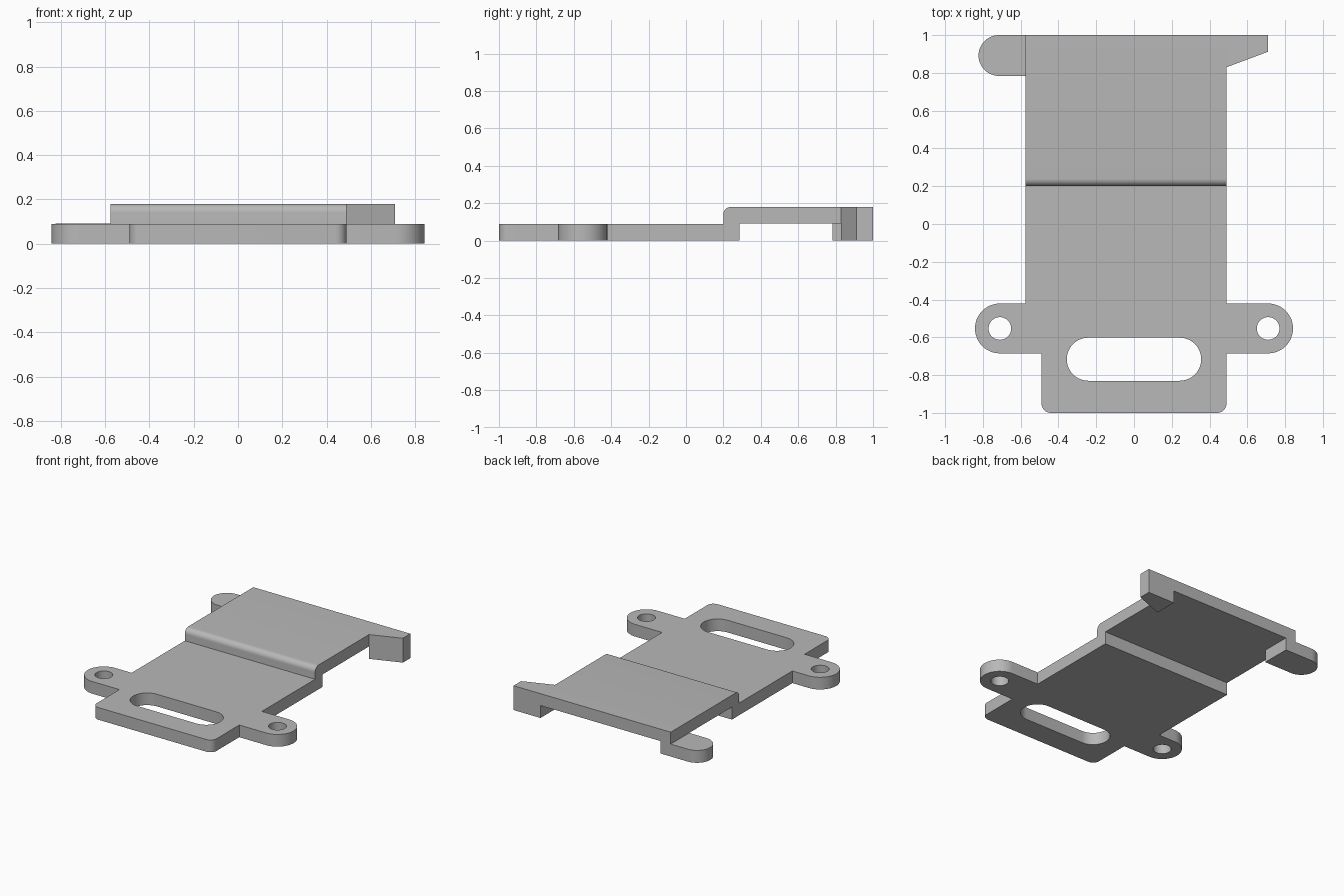
import bpy, bmesh
from math import sin, cos, radians
from mathutils import Matrix

cube = bpy.data.objects.get("Cube")
if cube:
    bpy.data.objects.remove(cube, do_unlink=True)

grey = bpy.data.materials.new("plain grey")
grey.use_nodes = True
COLOUR = (0.48, 0.48, 0.48, 1)
grey.diffuse_color = COLOUR
grey.node_tree.nodes["Principled BSDF"].inputs["Base Color"].default_value = COLOUR


def arc(cx, cy, r, start, end, steps=16):
    angles = [radians(start + (end - start) * i / steps) for i in range(steps + 1)]
    return [(cx + r * cos(a), cy + r * sin(a)) for a in angles]


def prism(name, loops, low, high, along_x=False):
    """Extrude closed loops (outline first, then holes) between two levels."""
    curve = bpy.data.curves.new(name + "_outline", 'CURVE')
    curve.dimensions = '2D'
    curve.fill_mode = 'BOTH'
    curve.extrude = (high - low) / 2
    for loop in loops:
        spline = curve.splines.new('POLY')
        spline.points.add(len(loop) - 1)
        for point, (u, v) in zip(spline.points, loop):
            point.co = (u, v, 0, 1)
        spline.use_cyclic_u = True
    source = bpy.data.objects.new(name + "_source", curve)
    bpy.context.collection.objects.link(source)
    graph = bpy.context.evaluated_depsgraph_get()
    mesh = bpy.data.meshes.new_from_object(source.evaluated_get(graph))
    bpy.data.objects.remove(source, do_unlink=True)

    mesh.transform(Matrix.Translation((0, 0, (low + high) / 2)))
    if along_x:
        mesh.transform(Matrix(((0, 0, 1, 0), (1, 0, 0, 0), (0, 1, 0, 0), (0, 0, 0, 1))))
    bm = bmesh.new()
    bm.from_mesh(mesh)
    bmesh.ops.remove_doubles(bm, verts=bm.verts, dist=0.0005)
    bmesh.ops.recalc_face_normals(bm, faces=bm.faces)
    bm.to_mesh(mesh)
    bm.free()

    mesh.name = name
    mesh.materials.clear()
    mesh.materials.append(grey)
    obj = bpy.data.objects.new(name, mesh)
    bpy.context.collection.objects.link(obj)
    bpy.ops.object.select_all(action='DESELECT')
    obj.select_set(True)
    bpy.context.view_layer.objects.active = obj
    bpy.ops.object.shade_smooth_by_angle(angle=radians(30))
    return obj


THICK, TOP = 0.09, 0.18          # plate thickness and raised height
RIGHT, LEFT, TONGUE = -0.575, 0.49, 0.49
STEP = 0.2                       # where the plate steps up
EAR_X, EAR_Y, EAR_R = 0.71, -0.553, 0.132

# Lower plate: rounded tongue, two ears, screw holes and a long slot
outline = (
    arc(-TONGUE + 0.05, -0.95, 0.05, 180, 270, 8)
    + arc(TONGUE - 0.05, -0.95, 0.05, 270, 360, 8)
    + [(TONGUE, EAR_Y - EAR_R)]
    + arc(EAR_X, EAR_Y, EAR_R, -90, 90, 24)
    + [(LEFT, EAR_Y + EAR_R), (LEFT, STEP), (RIGHT, STEP), (RIGHT, EAR_Y + EAR_R)]
    + arc(-EAR_X, EAR_Y, EAR_R, 90, 270, 24)
    + [(-TONGUE, EAR_Y - EAR_R)]
)
holes = [arc(side * EAR_X, EAR_Y, 0.06, 0, 350, 35) for side in (-1, 1)]
slot = arc(0.242, -0.716, 0.114, -90, 90, 24) + arc(-0.242, -0.716, 0.114, 90, 270, 24)
prism("lower_plate", [outline, slot] + holes, 0, THICK)

# Raised plate: side profile with a rounded step edge, extruded across the width
profile = (
    [(STEP, 0), (0.285, 0), (0.285, 0.092), (1, 0.092), (1, TOP)]
    + arc(STEP + 0.04, TOP - 0.04, 0.04, 90, 180, 10)
)
prism("raised_plate", [profile], RIGHT, LEFT, along_x=True)

# Rear hook: full-height tapered block
prism("rear_hook", [[(LEFT, 0.83), (0.71, 0.912), (0.71, 1), (LEFT, 1)]], 0, TOP)

# Rear tab: low rounded foot reaching under the raised plate
tab = [(-0.49, 0.784), (-0.49, 1)] + arc(-0.715, 0.892, 0.108, 90, 270, 24)
prism("rear_tab", [tab], 0, 0.092)
